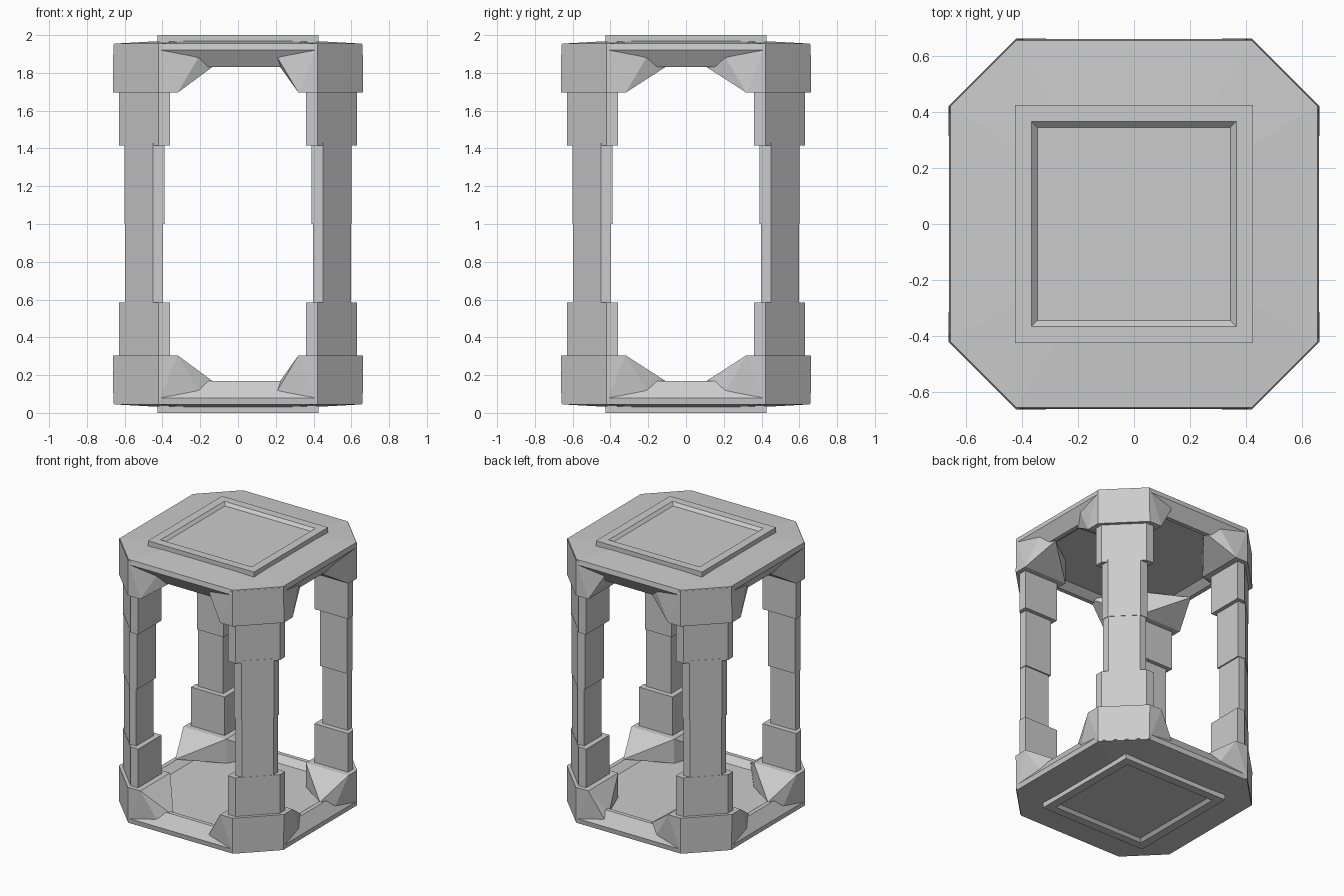
import bpy, bmesh

if "Cube" in bpy.data.objects:
    bpy.data.objects.remove(bpy.data.objects["Cube"])


def finish(name, bm):
    bmesh.ops.recalc_face_normals(bm, faces=bm.faces[:])
    mesh = bpy.data.meshes.new(name)
    bm.to_mesh(mesh)
    bm.free()
    obj = bpy.data.objects.new(name, mesh)
    bpy.context.collection.objects.link(obj)
    return obj


def loft(name, rings, place):
    """Skin a list of (outline, z) rings and cap both ends."""
    bm = bmesh.new()
    rows = [[bm.verts.new(place(x, y, z)) for x, y in outline] for outline, z in rings]
    n = len(rows[0])
    for a, b in zip(rows, rows[1:]):
        for i in range(n):
            j = (i + 1) % n
            bm.faces.new((a[i], a[j], b[j], b[i]))
    bm.faces.new(rows[0])
    bm.faces.new(rows[-1])
    return finish(name, bm)


def hull(name, points, place):
    bm = bmesh.new()
    verts = [bm.verts.new(place(*p)) for p in points]
    res = bmesh.ops.convex_hull(bm, input=verts)
    loose = [v for v in bm.verts if not v.link_faces]
    bmesh.ops.delete(bm, geom=loose, context='VERTS')
    return finish(name, bm)


def octagon(h, c):
    return [(c, -h), (h, -c), (h, c), (c, h), (-c, h), (-h, c), (-h, -c), (-c, -h)]


def square(h):
    return [(h, -h), (h, h), (-h, h), (-h, -h)]


def corner(inner, chamfer, outer):
    """Square post section with its outer corner cut off."""
    return [(inner, inner), (outer, inner), (outer, chamfer), (chamfer, outer), (inner, outer)]


for end in ("lower", "upper"):
    up = end == "upper"

    def flip(x, y, z, up=up):
        return (x, y, 2 - z if up else z)

    # octagonal plate with sloped rim and shallow tray inside
    loft(end + "_plate", [(octagon(.42, .28), .032), (octagon(.655, .42), .045),
                          (octagon(.66, .42), .08), (octagon(.60, .39), .17),
                          (octagon(.57, .37), .17), (octagon(.52, .34), .13)], flip)
    # raised square frame with recessed panel
    loft(end + "_frame", [(square(.425), .05), (square(.425), 0), (square(.365), 0),
                          (square(.345), .02)], flip)

    for sx in (-1, 1):
        for sy in (-1, 1):
            tag = ("left" if sx < 0 else "right") + ("_front" if sy < 0 else "_back")

            def place(x, y, z, sx=sx, sy=sy, flip=flip):
                return flip(x * sx, y * sy, z)

            # corner block with flared gussets
            foot = .21 if sx > 0 else .11
            pts = [(x, y, .305) for x, y in corner(.32, .42, .662)]
            pts += [(.42, .66, .05), (.66, .42, .05), (.21, .635, .12), (.635, .21, .12),
                    (foot, .58, .15), (.58, .11, .17), (.32, .32, .13)]
            hull(f"{end}_{tag}_corner_block", pts, place)
            # sleeve and half shaft
            sleeve = corner(.36, .42, .63)
            loft(f"{end}_{tag}_sleeve", [(sleeve, .29), (sleeve, .585)], place)
            shaft = corner(.388 if up else .398, .45, .602 if up else .598)
            loft(f"{end}_{tag}_shaft", [(shaft, .57), (shaft, 1.0)], place)
